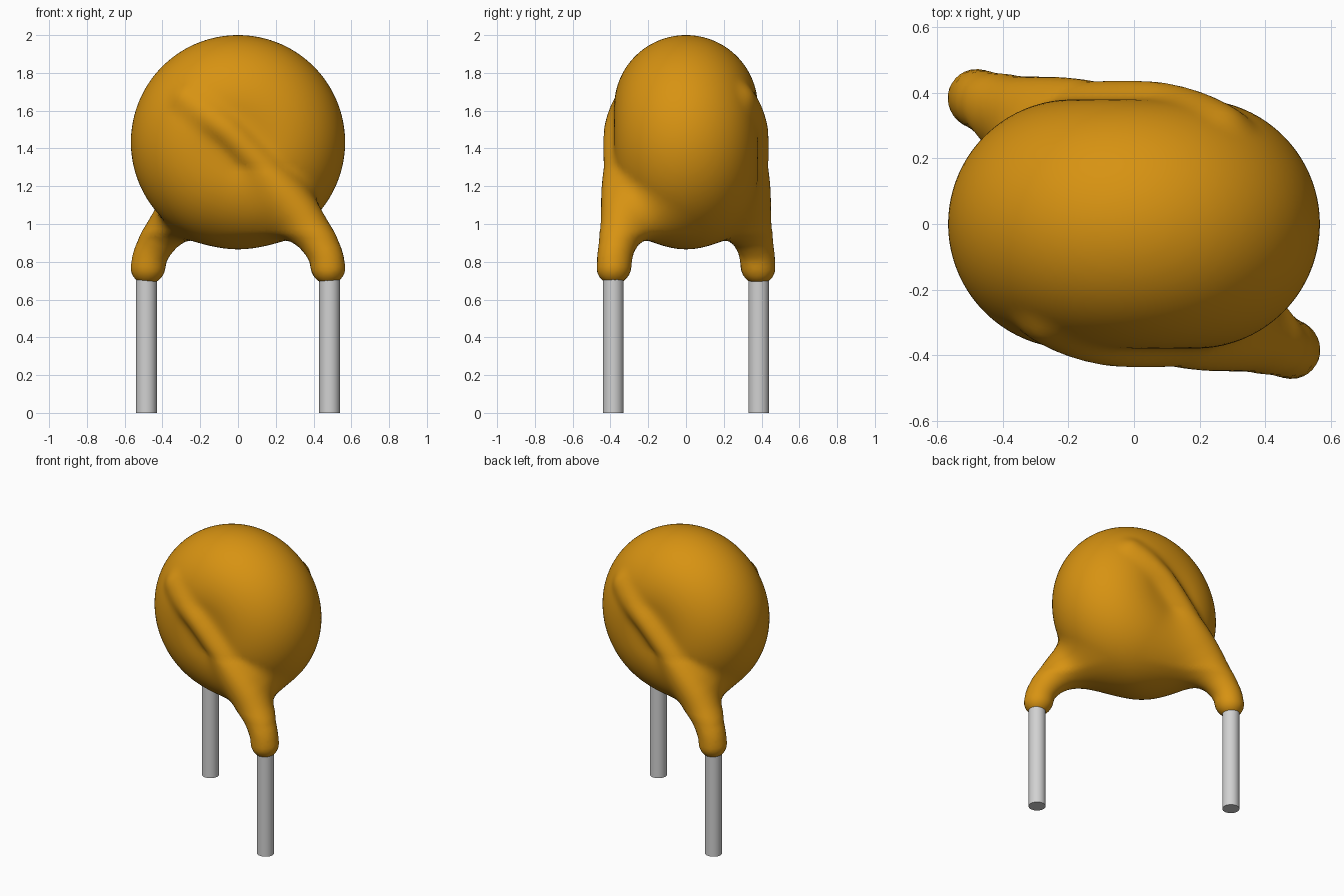
import bpy, bmesh
from math import hypot, pi
from mathutils import Vector

cube = bpy.data.objects.get("Cube")
if cube:
    bpy.data.objects.remove(cube)


def material(name, color, roughness):
    m = bpy.data.materials.new(name)
    m.use_nodes = True
    m.diffuse_color = color
    shader = m.node_tree.nodes["Principled BSDF"]
    shader.inputs["Base Color"].default_value = color
    shader.inputs["Roughness"].default_value = roughness
    return m


orange = material("orange coating", (0.68, 0.29, 0.006, 1), 0.5)
grey = material("tinned metal", (0.64, 0.64, 0.64, 1), 0.5)

RADIUS, HALF_DEPTH, CENTRE_Z = 0.567, 0.38, 1.433
LEAD_X, LEAD_Y, LEAD_R = 0.485, 0.385, 0.055

# Coated part of one lead: x, y, z, radius from buried tip to leg end
PATH = [Vector(p) for p in (
    (-0.27, -0.30, 1.66, 0.045), (-0.13, -0.362, 1.55, 0.052),
    (0.0, -0.38, 1.44, 0.055), (0.285, -0.367, 1.13, 0.06),
    (0.39, -0.367, 0.98, 0.065), (0.465, -0.383, 0.84, 0.082),
    (0.48, -0.385, 0.768, 0.088))]


def smooth_path(pts, steps):
    """Catmull-Rom interpolation through the points."""
    ends = [2 * pts[0] - pts[1]] + pts + [2 * pts[-1] - pts[-2]]
    out = []
    for a, b, c, d in zip(ends, ends[1:], ends[2:], ends[3:]):
        for i in range(steps):
            t = i / steps
            out.append(b + 0.5 * t * (c - a + t * (2 * a - 5 * b + 4 * c - d
                                                   + t * (3 * (b - c) + d - a))))
    return out + [pts[-1]]


segments = []
curve = smooth_path(PATH, 3)
for a, b in zip(curve, curve[1:]):
    d = b - a
    segments.append((*a, *d, d.xyz.length_squared))


def leg_distance(x, y, z):
    best = 9.0
    for ax, ay, az, ar, dx, dy, dz, dr, ll in segments:
        px, py, pz = x - ax, y - ay, z - az
        t = min(1.0, max(0.0, (px * dx + py * dy + pz * dz) / ll))
        best = min(best, hypot(px - t * dx, py - t * dy, pz - t * dz) - ar - t * dr)
    return best


def coating(x, y, z):
    """Signed distance to the rounded disc melted together with both legs."""
    rim = max(hypot(x, z - CENTRE_Z) - (RADIUS - HALF_DEPTH), 0.0)
    disc = hypot(rim, y) - HALF_DEPTH
    if disc < -0.1 or disc > 0.6 or z > 1.85:
        return disc
    leg = min(leg_distance(x, y, z), leg_distance(-x, -y, z))
    # The melt is tight on the faces and generous under the disc
    t = min(1.0, max(0.0, (1.3 - z) / 0.35))
    k = 0.08 + 0.34 * t
    h = max(k - abs(disc - leg), 0.0)
    return min(disc, leg) - h * h / (4 * k)


# Coating: rough block shell of the solid, then relaxed onto the true surface
STEP = 0.025
inside = {(i, j, k)
          for i in range(-24, 24) for j in range(-20, 20) for k in range(26, 81)
          if coating((i + 0.5) * STEP, (j + 0.5) * STEP, (k + 0.5) * STEP) < 0}
bm = bmesh.new()
corners = {}


def corner(key):
    if key not in corners:
        corners[key] = bm.verts.new([c * STEP for c in key])
    return corners[key]


for cell in inside:
    for axis in range(3):
        for side in (0, 1):
            beside = list(cell)
            beside[axis] += 2 * side - 1
            if tuple(beside) in inside:
                continue
            ring = []
            for u, v in ((0, 0), (1, 0), (1, 1), (0, 1)):
                p = list(cell)
                p[axis] += side
                p[(axis + 1) % 3] += u
                p[(axis + 2) % 3] += v
                ring.append(corner(tuple(p)))
            bm.faces.new(ring if side else ring[::-1])

for rounds in (3, 2, 1, 1, 1, 0, 0):
    for _ in range(rounds):
        bmesh.ops.smooth_vert(bm, verts=bm.verts, factor=0.5,
                              use_axis_x=True, use_axis_y=True, use_axis_z=True)
    bm.normal_update()
    for v in bm.verts:
        d = coating(*v.co)
        v.co -= v.normal * max(-0.03, min(0.03, d))

for f in bm.faces:
    f.smooth = True
mesh = bpy.data.meshes.new("coated_disc")
bm.to_mesh(mesh)
bm.free()
mesh.materials.append(orange)
bpy.context.collection.objects.link(bpy.data.objects.new("coated_disc", mesh))

# Bare wire leads, one at each diagonal corner
LEAD_TOP = 0.74
for name, s in (("front_lead", 1), ("back_lead", -1)):
    bpy.ops.mesh.primitive_cylinder_add(
        vertices=32, radius=LEAD_R, depth=LEAD_TOP,
        location=(s * LEAD_X, -s * LEAD_Y, LEAD_TOP / 2))
    lead = bpy.context.object
    lead.name = name
    lead.data.materials.append(grey)
    bpy.ops.object.shade_smooth_by_angle(angle=pi / 6)
